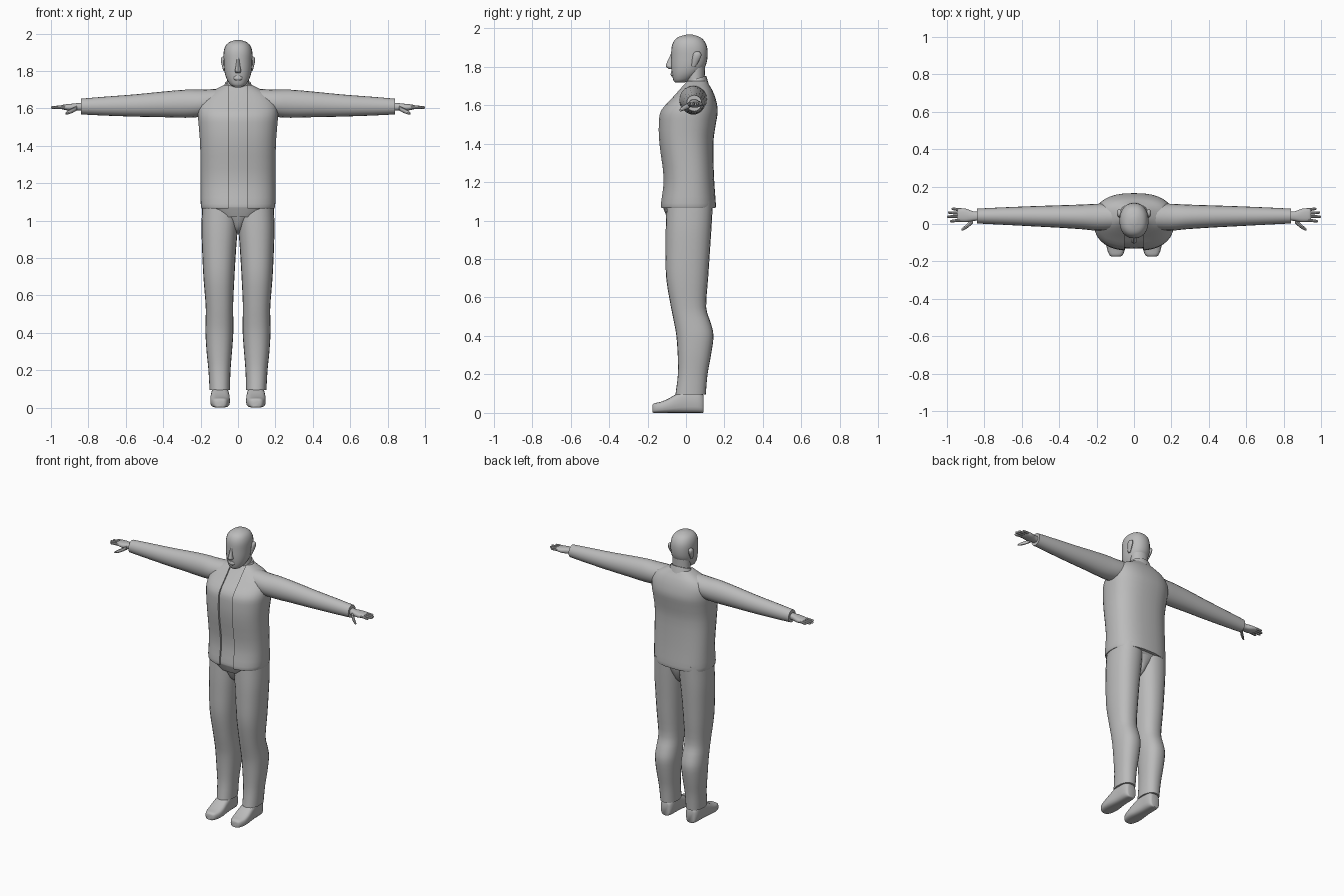
import bpy, bmesh, math

grey = bpy.data.materials.new("plain grey")
grey.diffuse_color = (0.5, 0.5, 0.5, 1)


def spow(v, p):
    return math.copysign(abs(v) ** p, v)


def smooth(st, steps):
    """Catmull-Rom interpolation between the cross-section stations."""
    out = []
    for i in range(len(st) - 1):
        p0, p1, p2, p3 = st[max(i - 1, 0)], st[i], st[i + 1], st[min(i + 2, len(st) - 1)]
        for k in range(steps):
            t = k / steps
            out.append([0.5 * (2 * b + (c - a) * t + (2 * a - 5 * b + 4 * c - d) * t * t
                               + (3 * b - a - 3 * c + d) * t ** 3)
                        for a, b, c, d in zip(p0, p1, p2, p3)])
    return out + [list(st[-1])]


def loft(name, axis, stations, n=2.0, sides=20, steps=3, mirror=False, tilt=0, groove=None):
    """Skin superellipse rings. Station: (position, a_min, a_max, b_min, b_max)."""
    bm = bmesh.new()
    rings = []
    for pos, a0, a1, b0, b1 in smooth(stations, steps):
        ca, cb, ra, rb = (a0 + a1) / 2, (b0 + b1) / 2, (a1 - a0) / 2, (b1 - b0) / 2
        t0 = math.asin((groove[0] / ra) ** (n / 2)) if groove else 0
        count = sides + 1 if groove else sides
        pts = []
        for k in range(count):
            t = t0 + (2 * math.pi - 2 * t0) * k / sides
            pts.append((ca + ra * spow(math.sin(t), 2 / n), cb - rb * spow(math.cos(t), 2 / n)))
        if groove:  # recessed front opening
            pts += [(x, y + groove[1]) for x, y in (pts[-1], pts[0])]
        ring = []
        for a, b in pts:
            co = {'x': (pos, a, b), 'y': (a, pos, b), 'z': (a, b, pos + tilt * (b - cb))}[axis]
            ring.append(bm.verts.new(co))
        rings.append(ring)
    for r, s in zip(rings, rings[1:]):
        for i in range(len(r)):
            j = (i + 1) % len(r)
            bm.faces.new((r[i], r[j], s[j], s[i]))
    bm.faces.new(rings[0])
    bm.faces.new(rings[-1])
    bmesh.ops.recalc_face_normals(bm, faces=bm.faces)
    mesh = bpy.data.meshes.new(name)
    bm.to_mesh(mesh)
    bm.free()
    mesh.materials.append(grey)
    ob = bpy.data.objects.new(name, mesh)
    bpy.context.collection.objects.link(ob)
    if mirror:
        ob.modifiers.new("mirror", 'MIRROR')
    return ob


def sym(rows):
    """(z, half width, y front, y back) to symmetric stations."""
    return [(z, -w, w, f, b) for z, w, f, b in rows]


# Jacket with an open front, and the shirt showing in the gap
torso = [(1.065, .195, -.13, .153), (1.09, .2, -.132, .155), (1.22, .2, -.118, .146),
         (1.40, .203, -.14, .142), (1.50, .21, -.143, .155), (1.57, .215, -.132, .165),
         (1.63, .205, -.08, .155), (1.675, .17, -.04, .138), (1.705, .115, -.015, .12),
         (1.725, .075, .0, .108)]
loft("jacket", 'z', sym(torso), n=2.5, sides=32, groove=(.052, .03))
shirt = [(z, w - .015, f + .012, b - .02) for z, w, f, b in torso]
loft("shirt", 'z', sym([(1.02, .12, -.1, .1)] + shirt), n=2.5, sides=32)
loft("collar", 'z', sym([(1.69, .085, -.01, .118), (1.72, .075, .002, .11),
                         (1.738, .068, .008, .105)]), tilt=.3)

# Sleeves
loft("sleeve", 'x', [(.10, -.03, .11, 1.57, 1.705), (.20, -.035, .108, 1.555, 1.70),
                     (.28, -.028, .104, 1.55, 1.70), (.40, -.02, .10, 1.553, 1.69),
                     (.55, -.012, .095, 1.556, 1.675), (.72, -.003, .088, 1.562, 1.662),
                     (.84, .003, .082, 1.568, 1.652)], mirror=True)

# Hands: palm, four fingers and a thumb
loft("palm", 'x', [(.82, .02, .065, 1.588, 1.632), (.86, .016, .068, 1.588, 1.628),
                   (.90, .01, .082, 1.588, 1.624), (.935, .014, .084, 1.594, 1.62),
                   (.945, .02, .08, 1.598, 1.616)], n=2.5, sides=16, mirror=True)
for name, y, tip, dy in (("index_finger", .021, .985, -.006), ("middle_finger", .040, 1.0, -.001),
                         ("ring_finger", .058, .995, .003), ("little_finger", .075, .975, .006)):
    loft(name, 'x', [(.92, y - .009, y + .009, 1.597, 1.617),
                     ((.92 + tip) / 2, y - .008 + dy / 2, y + .008 + dy / 2, 1.597, 1.615),
                     (tip - .008, y - .007 + dy, y + .007 + dy, 1.597, 1.612),
                     (tip, y - .003 + dy, y + .003 + dy, 1.602, 1.608)],
         sides=8, steps=2, mirror=True)
loft("thumb", 'x', [(.86, .005, .035, 1.59, 1.615), (.885, -.018, .008, 1.576, 1.602),
                    (.91, -.033, -.014, 1.568, 1.588), (.922, -.034, -.025, 1.568, 1.577)],
     sides=8, steps=2, mirror=True)

# Trousers
loft("trouser_leg", 'z', [(.095, .043, .152, -.055, .103), (.20, .04, .158, -.042, .112),
                          (.30, .032, .168, -.043, .13), (.40, .025, .174, -.05, .143),
                          (.47, .025, .173, -.062, .128), (.55, .026, .173, -.078, .105),
                          (.70, .019, .185, -.103, .115), (.85, .01, .192, -.106, .125),
                          (.97, .0, .195, -.105, .133), (1.10, -.01, .19, -.10, .14)],
     n=2.3, sides=24, mirror=True)
loft("trouser_seat", 'z', sym([(.93, .015, -.02, .05), (.955, .03, -.06, .085),
                               (1.0, .06, -.085, .11), (1.05, .12, -.1, .125),
                               (1.10, .16, -.1, .13)]), n=2.3)

# Shoes
loft("shoe", 'y', [(-.175, .075, .118, .003, .04), (-.165, .06, .132, .0, .05),
                   (-.13, .047, .145, .0, .058), (-.09, .043, .148, .0, .075),
                   (-.05, .046, .146, .0, .098), (.0, .05, .142, .0, .12),
                   (.06, .052, .14, .0, .12), (.085, .06, .132, .0, .10),
                   (.092, .07, .122, .003, .09)], n=3.2, mirror=True)

# Head, neck and face
loft("neck", 'z', sym([(1.66, .065, .0, .1), (1.73, .06, .002, .097), (1.82, .06, .0, .1)]))
loft("head", 'z', sym([(1.717, .022, -.056, -.01), (1.728, .042, -.065, .02),
                       (1.76, .062, -.073, .065), (1.80, .073, -.077, .1),
                       (1.85, .077, -.077, .112), (1.90, .077, -.075, .11),
                       (1.935, .066, -.062, .094), (1.955, .045, -.038, .07),
                       (1.966, .014, .0, .035)]), n=2.2, sides=24)
loft("nose", 'z', sym([(1.788, .012, -.088, -.06), (1.80, .018, -.104, -.06),
                       (1.815, .014, -.102, -.06), (1.85, .009, -.086, -.06),
                       (1.875, .008, -.076, -.06)]), sides=10)
loft("lips", 'z', sym([(1.748, .012, -.074, -.05), (1.757, .024, -.080, -.05),
                       (1.766, .026, -.079, -.05), (1.776, .014, -.078, -.05)]), sides=12)
loft("ear", 'z', [(1.80, .066, .078, .03, .05), (1.82, .066, .084, .03, .062),
                  (1.85, .066, .091, .034, .078), (1.87, .066, .09, .04, .078),
                  (1.878, .068, .08, .05, .068)], sides=12, mirror=True)

# Smooth shading with crisp hems and edges
for ob in bpy.context.collection.objects:
    ob.select_set(True)
    bpy.context.view_layer.objects.active = ob
bpy.ops.object.shade_smooth_by_angle(angle=math.radians(40))
